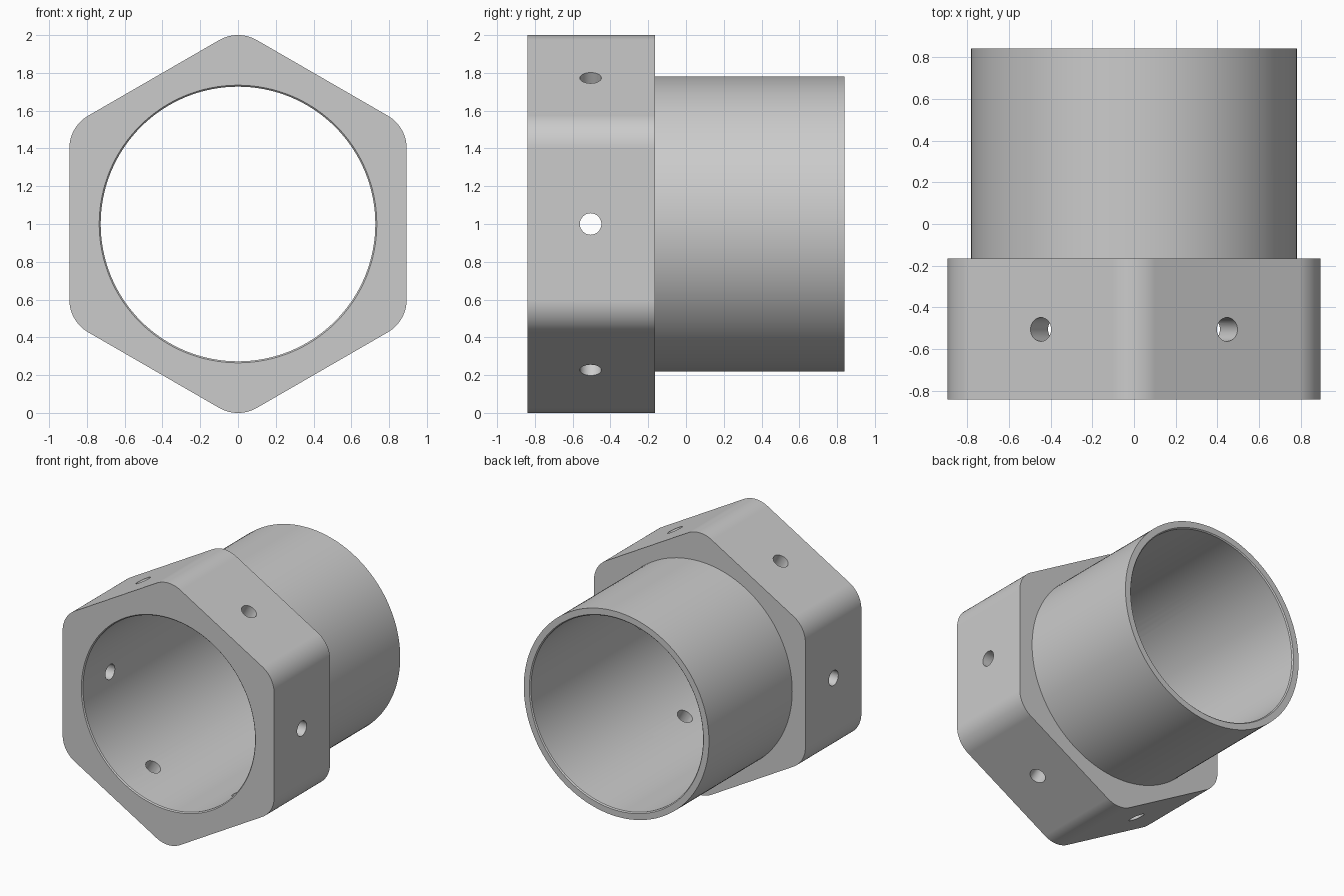
import bpy, bmesh, math
from mathutils import Matrix, Vector

cube = bpy.data.objects.get("Cube")
if cube:
    bpy.data.objects.remove(cube, do_unlink=True)

FRONT, STEP, BACK = -0.84, -0.165, 0.84
APOTHEM, FILLET = 0.893, 0.2
TUBE_R, BORE_R, CHAMFER = 0.782, 0.727, 0.008
HOLE_R, HOLE_Y = 0.057, -0.505
SEGMENTS, CORNER_STEPS = 128, 16
CENTRE = Vector((0, 0, 1))

metal = bpy.data.materials.new("light grey metal")
metal.use_nodes = True
grey = (0.6, 0.6, 0.6, 1)
metal.diffuse_color = grey
metal.node_tree.nodes["Principled BSDF"].inputs["Base Color"].default_value = grey


def circle(radius):
    return [(radius * math.cos(a), radius * math.sin(a))
            for a in (2 * math.pi * i / SEGMENTS for i in range(SEGMENTS))]


def rounded_hexagon():
    reach = (APOTHEM - FILLET) / math.cos(math.pi / 6)
    points = []
    for corner in range(6):
        mid = math.pi / 6 + corner * math.pi / 3
        for i in range(CORNER_STEPS + 1):
            a = mid + (i / CORNER_STEPS - 0.5) * math.pi / 3
            points.append((reach * math.cos(mid) + FILLET * math.cos(a),
                           reach * math.sin(mid) + FILLET * math.sin(a)))
    return points


def loft(name, sections):
    """Solid skinned through (outline, y) sections along the y axis."""
    bm = bmesh.new()
    rings = [[bm.verts.new((x, y, z + 1)) for x, z in outline] for outline, y in sections]
    n = len(rings[0])
    for a, b in zip(rings, rings[1:]):
        for i in range(n):
            j = (i + 1) % n
            bm.faces.new((a[i], a[j], b[j], b[i]))
    bm.faces.new(rings[0])
    bm.faces.new(rings[-1])
    return finish(name, bm)


def finish(name, bm):
    bmesh.ops.recalc_face_normals(bm, faces=bm.faces)
    mesh = bpy.data.meshes.new(name)
    bm.to_mesh(mesh)
    bm.free()
    mesh.materials.append(metal)
    obj = bpy.data.objects.new(name, mesh)
    bpy.context.collection.objects.link(obj)
    return obj


def combine(target, tool, operation):
    mod = target.modifiers.new(tool.name, "BOOLEAN")
    mod.object, mod.operation, mod.solver = tool, operation, "EXACT"
    bpy.context.view_layer.objects.active = target
    bpy.ops.object.modifier_apply(modifier=mod.name)
    bpy.data.objects.remove(tool, do_unlink=True)


# Hexagonal collar with rounded corners, joined to the round sleeve
fitting = loft("hex_collar_and_sleeve", [(rounded_hexagon(), FRONT), (rounded_hexagon(), STEP)])
sleeve = loft("sleeve", [(circle(TUBE_R), FRONT + 0.2), (circle(TUBE_R), BACK)])
combine(fitting, sleeve, "UNION")

# Through bore with a fine chamfer at each mouth
wide, narrow = circle(BORE_R + CHAMFER), circle(BORE_R)
bore = loft("bore", [(wide, FRONT - 0.1), (wide, FRONT), (narrow, FRONT + CHAMFER),
                     (narrow, BACK - CHAMFER), (wide, BACK), (wide, BACK + 0.1)])
combine(fitting, bore, "DIFFERENCE")

# One radial screw hole in the middle of each flat
bm = bmesh.new()
for i in range(6):
    turn = Matrix.Rotation(i * math.pi / 3, 4, "Y")
    place = (Matrix.Translation(CENTRE + Vector((0, HOLE_Y, 0))) @ turn
             @ Matrix.Translation((0.8, 0, 0)) @ Matrix.Rotation(math.pi / 2, 4, "Y"))
    bmesh.ops.create_cone(bm, cap_ends=True, segments=32, radius1=HOLE_R,
                          radius2=HOLE_R, depth=0.4, matrix=place)
combine(fitting, finish("screw_holes", bm), "DIFFERENCE")

# Smooth curved walls, crisp rims, flat hexagon sides
bpy.ops.object.select_all(action="DESELECT")
fitting.select_set(True)
bpy.context.view_layer.objects.active = fitting
bpy.ops.object.shade_smooth_by_angle(angle=math.radians(30))
weighted = fitting.modifiers.new("flat sides", "WEIGHTED_NORMAL")
weighted.keep_sharp = True
